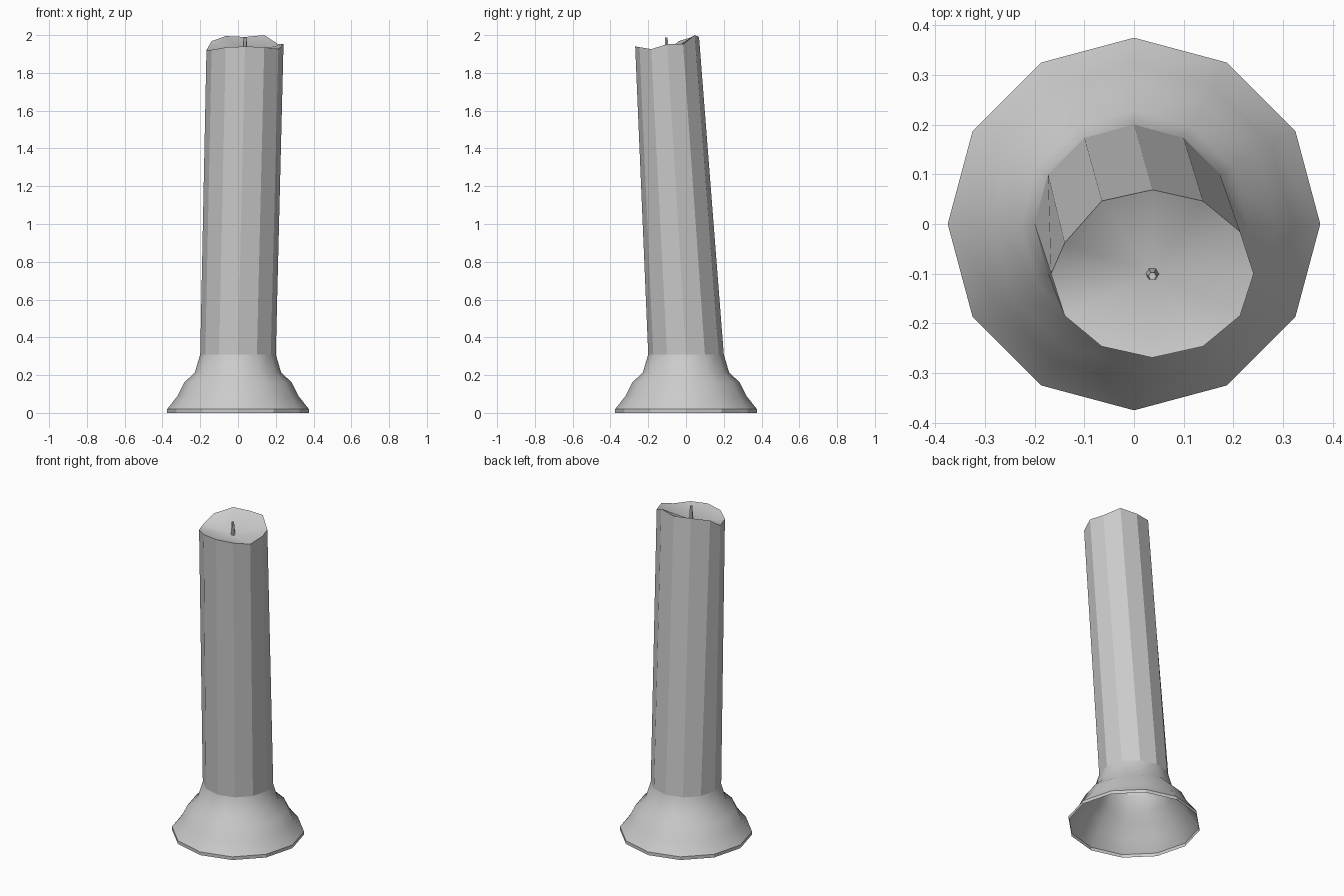
import bpy, bmesh, math

if "Cube" in bpy.data.objects:
    bpy.data.objects.remove(bpy.data.objects["Cube"])

SIDES = 12


def ring(bm, r, z, cx=0.0, cy=0.0, ry=None, n=SIDES):
    """Add one horizontal loop of vertices."""
    ry = r if ry is None else ry
    return [bm.verts.new((cx + r * math.cos(2 * math.pi * i / n),
                          cy + ry * math.sin(2 * math.pi * i / n), z))
            for i in range(n)]


def bridge(bm, a, b, smooth):
    """Skin two loops with quads."""
    n = len(a)
    for i in range(n):
        j = (i + 1) % n
        bm.faces.new((a[i], a[j], b[j], b[i])).smooth = smooth


def finish(bm, name):
    mesh = bpy.data.meshes.new(name)
    bm.to_mesh(mesh)
    bm.free()
    obj = bpy.data.objects.new(name, mesh)
    bpy.context.collection.objects.link(obj)
    return obj


# Candle: flared wax skirt, open underneath
bm = bmesh.new()
foot = ring(bm, 0.375, 0.0)
lip = ring(bm, 0.375, 0.02)
bridge(bm, foot, lip, False)
prev = lip
for r, z in [(0.32, 0.09), (0.285, 0.16), (0.228, 0.215), (0.2, 0.31)]:
    cur = ring(bm, r, z)
    bridge(bm, prev, cur, True)
    prev = cur

# Leaning faceted shaft with an uneven melted rim
rim = ring(bm, 0.204, 1.95, 0.037, -0.1, 0.169)
heights = [1.952, 1.952, 2.0, 1.99, 1.995, 1.968,
           1.92, 1.922, 1.935, 1.94, 1.936, 1.926]
for v, z in zip(rim, heights):
    v.co.z = z
rim[5].co.y = -0.038
bridge(bm, prev, rim, False)

# Sunken wax pool
pool = bm.verts.new((0.037, -0.1, 1.905))
for i in range(SIDES):
    bm.faces.new((rim[i], rim[(i + 1) % SIDES], pool)).smooth = True

# Crisp edges along the rim, lip and shaft joint
for e in bm.edges:
    kinds = {f.smooth for f in e.link_faces}
    if len(kinds) == 2:
        e.smooth = False
finish(bm, "candle")

# Wick: small tapered six-sided stub
bm = bmesh.new()
low = ring(bm, 0.014, 1.895, 0.037, -0.1, n=6)
high = ring(bm, 0.008, 1.988, 0.037, -0.105, n=6)
bridge(bm, low, high, False)
bm.faces.new(high)
bm.faces.new(low[::-1])
finish(bm, "wick")
